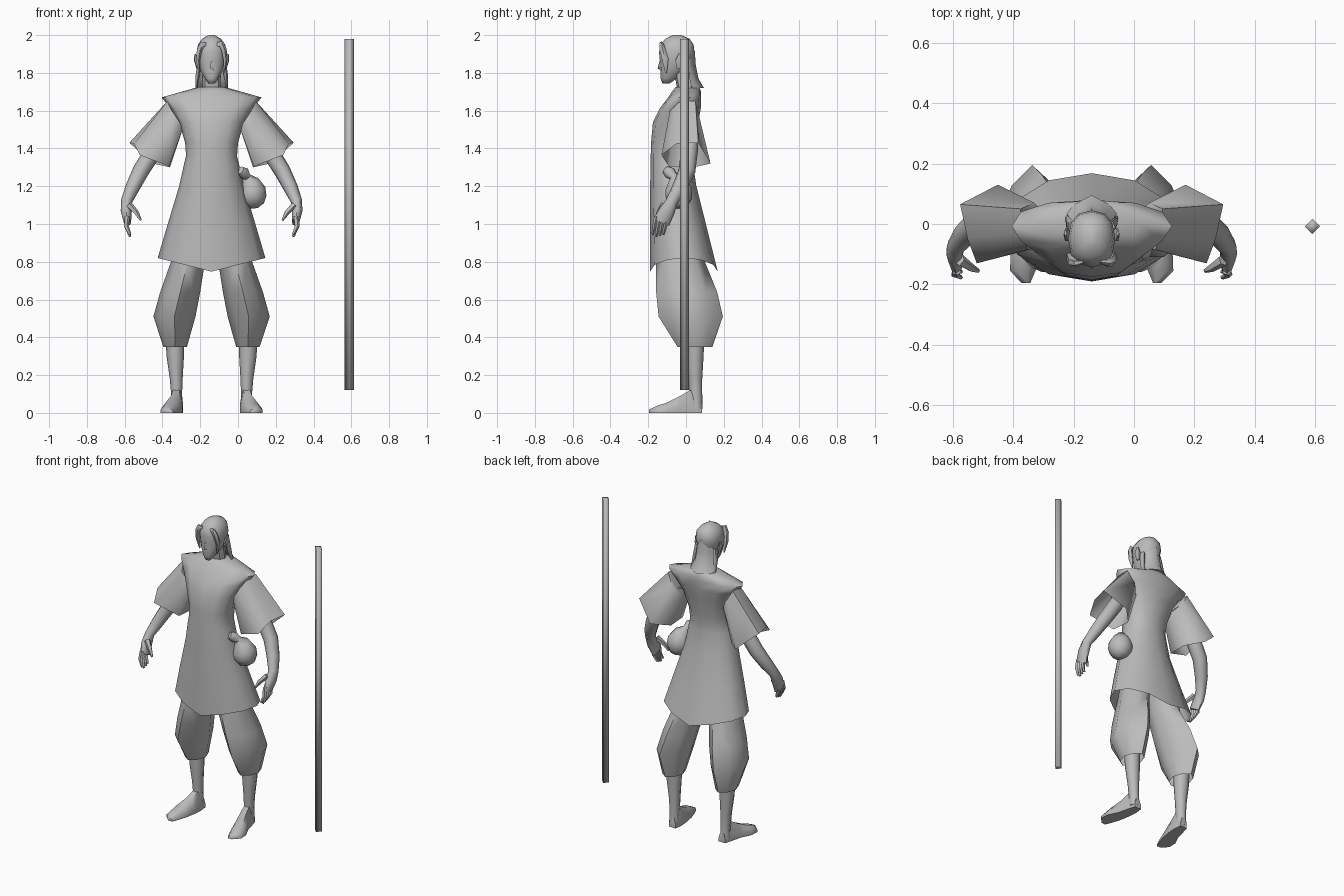
import bpy, bmesh, math
from mathutils import Vector

CX = -0.14  # body centre line
grey = bpy.data.materials.new("plain grey")
grey.diffuse_color = (0.5, 0.5, 0.5, 1)


def make(name, rings, cap=(True, True), angle=40):
    """Skin a list of equal-length point rings into one object."""
    bm = bmesh.new()
    vs = [[bm.verts.new(p) for p in r] for r in rings]
    n = len(vs[0])
    for a, b in zip(vs, vs[1:]):
        for i in range(n):
            bm.faces.new((a[i], a[(i + 1) % n], b[(i + 1) % n], b[i]))
    if cap[0]:
        bm.faces.new(vs[0][::-1])
    if cap[1]:
        bm.faces.new(vs[-1])
    bmesh.ops.recalc_face_normals(bm, faces=bm.faces)
    me = bpy.data.meshes.new(name)
    bm.to_mesh(me)
    bm.free()
    me.materials.append(grey)
    ob = bpy.data.objects.new(name, me)
    bpy.context.collection.objects.link(ob)
    bpy.ops.object.select_all(action='DESELECT')
    ob.select_set(True)
    bpy.context.view_layer.objects.active = ob
    bpy.ops.object.shade_smooth_by_angle(angle=math.radians(angle))
    return ob


def oval(z, x0, x1, y0, y1, n=12, dip=0.0, power=0.92):
    """Flat rounded ring filling a box; dip lowers its front and back."""
    pts = []
    for i in range(n):
        a = 2 * math.pi * i / n
        c, s = math.cos(a), math.sin(a)
        c = math.copysign(abs(c) ** power, c) if abs(c) > 1e-6 else 0
        s = math.copysign(abs(s) ** power, s) if abs(s) > 1e-6 else 0
        pts.append(((x0 + x1) / 2 + c * (x1 - x0) / 2,
                    (y0 + y1) / 2 + s * (y1 - y0) / 2, z - dip * (1 - abs(c))))
    return pts


def tube(name, path, n=8, side=(0, 1, 0), angle=60):
    """Tapered limb; path items are (x, y, z, radius across, radius along side)."""
    pts = [Vector(p[:3]) for p in path]
    rings = []
    for i, p in enumerate(pts):
        d = (pts[min(i + 1, len(pts) - 1)] - pts[max(i - 1, 0)]).normalized()
        u = d.cross(Vector(side)).normalized()
        v = u.cross(d)
        rings.append([p + u * math.cos(2 * math.pi * k / n) * path[i][3]
                      + v * math.sin(2 * math.pi * k / n) * path[i][4] for k in range(n)])
    return make(name, rings, angle=angle)


def body(name, rows, n=12, cap=(True, True), angle=40):
    """Centred loft; rows are (z, half width, front y, back y, dip)."""
    return make(name, [oval(z, CX - w, CX + w, f, b, n, dip, 1.0 if z < 1.3 else 0.87)
                       for z, w, f, b, dip in rows], cap, angle)


# staff
make("staff", [[(0.59 + dx, -0.008 + dy, z) for dx, dy in
                ((0.025, 0), (0, 0.025), (-0.025, 0), (0, -0.025))] for z in (0.12, 1.98)], angle=95)

# tunic with flared skirt and pointed shoulders
body("tunic", [(0.82, 0.285, -0.19, 0.168, 0.072), (1.0, 0.232, -0.19, 0.11, 0.02),
               (1.2, 0.172, -0.19, 0.055, 0), (1.32, 0.145, -0.187, 0.037, 0),
               (1.36, 0.135, -0.187, 0.037, 0), (1.43, 0.14, -0.185, 0.045, 0),
               (1.54, 0.172, -0.175, 0.065, 0), (1.61, 0.215, -0.14, 0.078, 0),
               (1.67, 0.265, -0.095, 0.08, 0), (1.70, 0.16, -0.075, 0.08, 0),
               (1.725, 0.07, -0.055, 0.07, 0)], cap=(False, True), angle=65)

# neck and head
body("neck", [(1.68, 0.05, -0.04, 0.04, 0), (1.84, 0.045, -0.07, 0.02, 0)], 8)
body("head", [(1.745, 0.018, -0.125, -0.085, 0), (1.77, 0.035, -0.135, -0.05, 0),
              (1.81, 0.058, -0.136, -0.01, 0), (1.86, 0.073, -0.138, 0.03, 0),
              (1.91, 0.078, -0.143, 0.045, 0), (1.95, 0.072, -0.135, 0.04, 0),
              (1.98, 0.05, -0.11, 0.02, 0), (2.0, 0.016, -0.07, -0.025, 0)], 12, angle=75)
# nose
make("nose", [[(CX - 0.012, -0.13, 1.815), (CX + 0.012, -0.13, 1.815), (CX, -0.15, 1.822)],
              [(CX - 0.005, -0.13, 1.865), (CX + 0.005, -0.13, 1.865), (CX, -0.14, 1.865)]], angle=95)
# long hair falling behind the neck
make("back_hair", [[(CX + s * w, y, z) for s, w, y in
                    ((-1, w, f), (-1, w * 0.7, (f + b) / 2), (0, 0, b), (1, w * 0.7, (f + b) / 2),
                     (1, w, f), (0, 0, f + 0.02))]
                   for z, w, f, b in ((1.72, 0.082, 0.035, 0.095), (1.77, 0.068, 0.01, 0.066),
                                      (1.84, 0.066, -0.01, 0.052), (1.92, 0.066, -0.02, 0.046))], angle=80)

for s, tag in ((-1, "right"), (1, "left")):
    def X(x):  # distance from the centre line on this side
        return CX + s * x

    # ear and hair locks
    tube(tag + "_ear", [(X(0.072), -0.04, 1.825, 0.008, 0.012), (X(0.083), -0.035, 1.865, 0.01, 0.024),
                        (X(0.087), -0.03, 1.90, 0.004, 0.01)], 6)
    tube(tag + "_front_lock", [(X(0.03), -0.125, 1.95, 0.012, 0.006), (X(0.05), -0.13, 1.953, 0.018, 0.012),
                               (X(0.064), -0.125, 1.925, 0.016, 0.016), (X(0.073), -0.11, 1.87, 0.012, 0.018),
                               (X(0.064), -0.105, 1.80, 0.004, 0.004)], 5)
    tube(tag + "_side_lock", [(X(0.066), -0.01, 1.86, 0.012, 0.02), (X(0.074), 0.0, 1.79, 0.012, 0.02),
                              (X(0.083), 0.02, 1.715, 0.004, 0.01)], 5)

    # wide open sleeve
    cuff = [(0.435, 0.065, 1.43), (0.41, -0.05, 1.425), (0.38, -0.13, 1.365),
            (0.225, -0.09, 1.305), (0.22, 0.04, 1.30), (0.31, 0.13, 1.32)]
    top = [(0.235, 0.05, 1.65), (0.235, -0.03, 1.65), (0.21, -0.085, 1.60),
           (0.15, -0.07, 1.51), (0.15, 0.03, 1.51), (0.19, 0.07, 1.57)]
    make(tag + "_sleeve", [[(X(x), y, z) for x, y, z in r] for r in (top, cuff)], (True, False), 75)

    # arm and hand
    tube(tag + "_arm", [(X(0.21), 0.0, 1.57, 0.05, 0.05), (X(0.30), 0.02, 1.40, 0.047, 0.045),
                        (X(0.375), 0.005, 1.28, 0.044, 0.045), (X(0.42), -0.035, 1.19, 0.038, 0.04),
                        (X(0.45), -0.075, 1.12, 0.030, 0.032), (X(0.453), -0.10, 1.07, 0.028, 0.042),
                        (X(0.445), -0.13, 1.01, 0.02, 0.045)])
    # fingers and thumb
    for i in range(4):
        y = -0.100 - 0.019 * i
        tip = 0.945 - 0.006 * (i % 3)
        tube(f"{tag}_finger_{i + 1}", [(X(0.447), y, 1.04, 0.015, 0.012),
                                       (X(0.452), y - 0.01, 0.99, 0.014, 0.011),
                                       (X(0.432), y - 0.02, tip, 0.007, 0.007)], 5)
    tube(tag + "_thumb", [(X(0.435), -0.12, 1.10, 0.018, 0.02), (X(0.398), -0.145, 1.06, 0.014, 0.014),
                          (X(0.375), -0.155, 1.02, 0.006, 0.007)], 5)

    # baggy trouser leg, nearly diamond-shaped at the bulge
    make(tag + "_trouser", [oval(z, X(a), X(b), f, k, 8, power=p) for z, a, b, f, k, p in
                            ((0.35, 0.13, 0.255, -0.045, 0.14, 1.15), (0.51, 0.085, 0.308, -0.145, 0.195, 1.45),
                             (0.64, 0.06, 0.272, -0.158, 0.165, 1.35), (0.80, 0.035, 0.215, -0.16, 0.10, 1.2),
                             (1.0, 0.0, 0.17, -0.14, 0.06, 1.1))], (False, True), 75)

    # shin, ankle and bare foot
    tube(tag + "_shin", [(X(0.185), 0.055, 0.02, 0.033, 0.032), (X(0.185), 0.052, 0.10, 0.029, 0.034),
                         (X(0.187), 0.05, 0.18, 0.034, 0.036), (X(0.192), 0.048, 0.30, 0.046, 0.045),
                         (X(0.195), 0.048, 0.42, 0.05, 0.05)])
    foot = []
    for x, y, w, h in ((0.18, 0.085, 0.024, 0.06), (0.185, 0.03, 0.035, 0.125), (0.195, -0.03, 0.04, 0.09),
                       (0.218, -0.10, 0.05, 0.055), (0.228, -0.155, 0.042, 0.037), (0.217, -0.195, 0.014, 0.018)):
        foot.append([(X(x + k * w), y, z * h) for k, z in
                     ((-1, 0), (1, 0), (1, 0.4), (0.5, 1), (-0.5, 1), (-1, 0.4))])
    make(tag + "_foot", foot, angle=60)

# gourd hanging at the hip
tube("gourd", [(0.09, -0.035, 1.083, 0.015, 0.015), (0.088, -0.035, 1.10, 0.05, 0.05),
               (0.08, -0.037, 1.135, 0.072, 0.072), (0.072, -0.04, 1.18, 0.074, 0.074),
               (0.06, -0.05, 1.225, 0.05, 0.05), (0.045, -0.065, 1.25, 0.022, 0.022),
               (0.03, -0.085, 1.27, 0.032, 0.032), (0.012, -0.105, 1.285, 0.022, 0.022)], 10)
